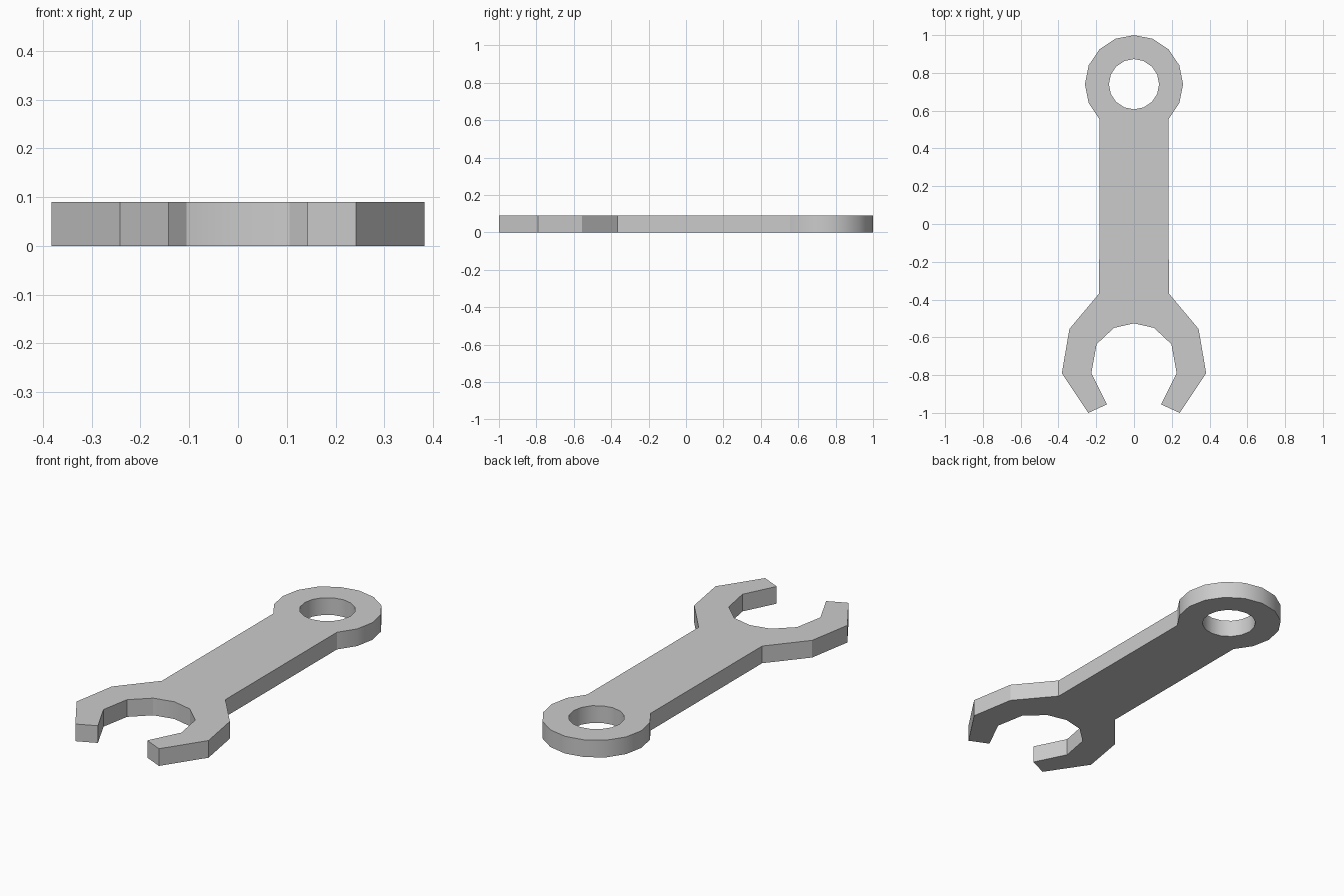
import bpy, bmesh
from math import sin, cos, pi, radians

if "Cube" in bpy.data.objects:
    bpy.data.objects.remove(bpy.data.objects["Cube"])

THICK = 0.09
RING_Y, RING_R, HOLE_R, SIDES = 0.74, 0.26, 0.133, 16


def circle_point(radius, i):
    a = 2 * pi * i / SIDES
    return (radius * sin(a), RING_Y + radius * cos(a))


# Right half of the outline, from ring top down to the middle of the jaw
ring_half = [circle_point(RING_R, i) for i in range(7)]
jaw_half = [(0.184, -0.367), (0.342, -0.556), (0.382, -0.79), (0.242, -1.0),
            (0.143, -0.955), (0.226, -0.79), (0.198, -0.636),
            (0.106, -0.55), (0, -0.526)]
half = ring_half + jaw_half
outline = half + [(-x, y) for x, y in half[-2:0:-1]]
hole = [circle_point(HOLE_R, i) for i in range(SIDES)]

# Fill the flat profile and extrude it upward
bm = bmesh.new()
for loop in (outline, hole):
    verts = [bm.verts.new((x, y, 0)) for x, y in loop]
    for i, v in enumerate(verts):
        bm.edges.new((v, verts[(i + 1) % len(verts)]))
bmesh.ops.triangle_fill(bm, edges=bm.edges[:], use_beauty=True)
result = bmesh.ops.extrude_face_region(bm, geom=bm.faces[:], use_keep_orig=True)
top = [g for g in result["geom"] if isinstance(g, bmesh.types.BMVert)]
bmesh.ops.translate(bm, verts=top, vec=(0, 0, THICK))
bmesh.ops.recalc_face_normals(bm, faces=bm.faces[:])

mesh = bpy.data.meshes.new("wrench_body")
bm.to_mesh(mesh)
bm.free()
wrench = bpy.data.objects.new("wrench_body", mesh)
bpy.context.collection.objects.link(wrench)

# Smooth rounded walls, crisp rims and corners
bpy.context.view_layer.objects.active = wrench
wrench.select_set(True)
bpy.ops.object.shade_smooth_by_angle(angle=radians(30))
